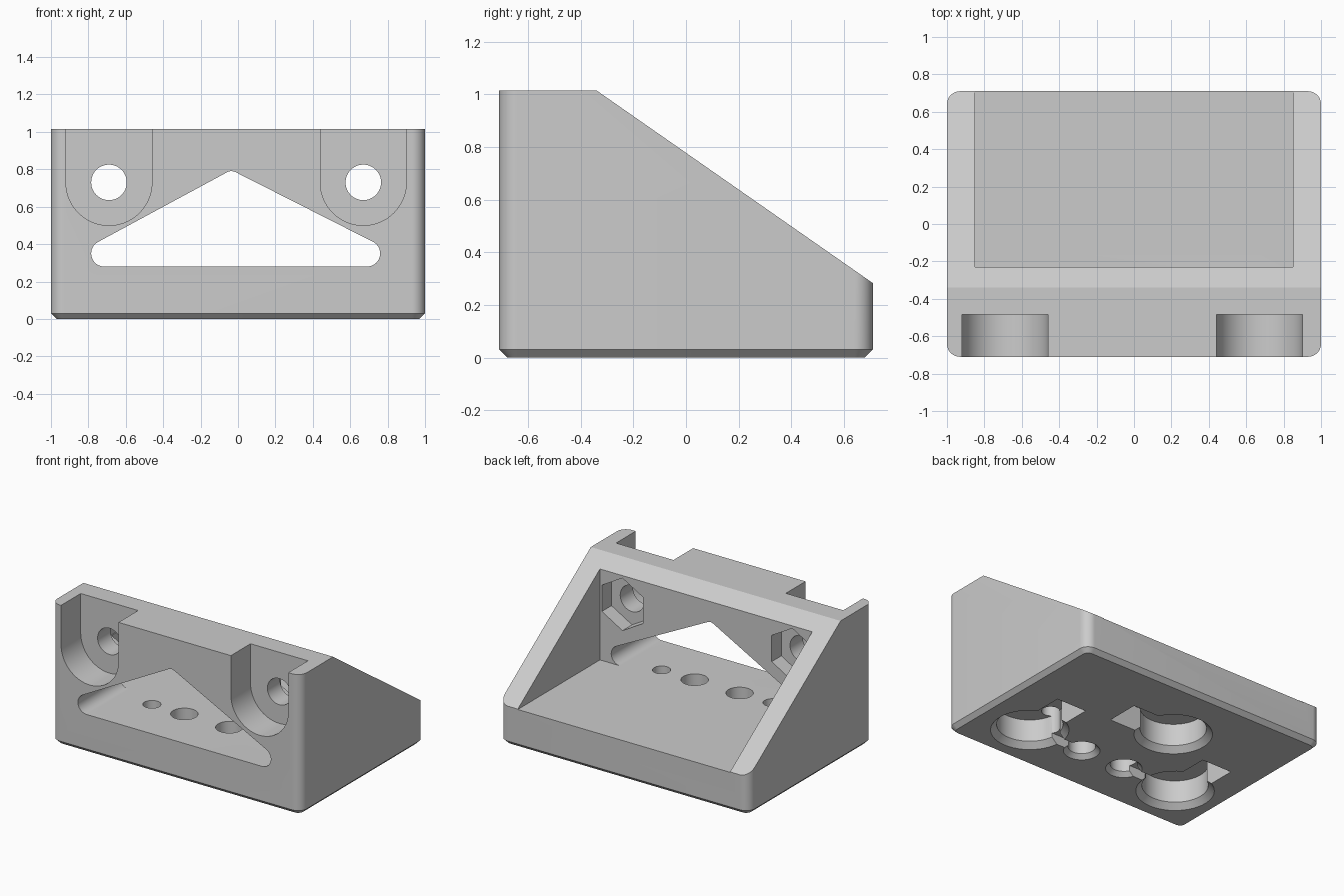
import bpy
import bmesh
from math import sin, cos, pi
from mathutils import Vector
from mathutils.geometry import convex_hull_2d

if "Cube" in bpy.data.objects:
    bpy.data.objects.remove(bpy.data.objects["Cube"])

grey = bpy.data.materials.new("plain grey")
grey.use_nodes = True
grey.diffuse_color = (0.6, 0.6, 0.6, 1)
grey.node_tree.nodes["Principled BSDF"].inputs["Base Color"].default_value = (0.6, 0.6, 0.6, 1)


def circle(x, y, r, n=48, turn=0):
    return [Vector((x + r * cos(turn + 2 * pi * i / n), y + r * sin(turn + 2 * pi * i / n))) for i in range(n)]


def hull(*circles):
    """Outline wrapped tightly round several circles."""
    pts = [p for c in circles for p in c]
    return [pts[i] for i in convex_hull_2d(pts)]


def rect(x0, x1, y0, y1):
    return [Vector(p) for p in ((x0, y0), (x1, y0), (x1, y1), (x0, y1))]


def loft(name, layers, along="z"):
    """Solid through outlines stacked along z, or along y for front-facing profiles."""
    bm = bmesh.new()
    rings = []
    for outline, d in layers:
        rings.append([bm.verts.new((p.x, p.y, d) if along == "z" else (p.x, d, p.y)) for p in outline])
    n = len(rings[0])
    for a, b in zip(rings, rings[1:]):
        for i in range(n):
            bm.faces.new((a[i], a[(i + 1) % n], b[(i + 1) % n], b[i]))
    bm.faces.new(rings[0])
    bm.faces.new(rings[-1])
    bmesh.ops.recalc_face_normals(bm, faces=bm.faces)
    mesh = bpy.data.meshes.new(name)
    bm.to_mesh(mesh)
    bm.free()
    obj = bpy.data.objects.new(name, mesh)
    bpy.context.collection.objects.link(obj)
    mesh.materials.append(grey)
    return obj


# Overall sizes
HALF_Y, TOP, FLOOR = 0.71, 1.015, 0.28
WALL_IN = -0.23
ROW_Y = -0.335


def body_outline(inset):
    r = 0.07
    return hull(*[circle(sx * (1 - r), sy * (HALF_Y - r), r - inset) for sx in (-1, 1) for sy in (-1, 1)])


# Body block with rounded corners and chamfered base, sliced by the sloping plane
body = loft("wedge_housing", [(body_outline(0.03), 0), (body_outline(0), 0.03), (body_outline(0), TOP)])
bm = bmesh.new()
bm.from_mesh(body.data)
slope_normal = Vector((0, TOP - 0.283, HALF_Y + 0.34)).normalized()
cut = bmesh.ops.bisect_plane(bm, geom=bm.verts[:] + bm.edges[:] + bm.faces[:], plane_co=(0, -0.34, TOP),
                             plane_no=slope_normal, clear_outer=True)
bmesh.ops.contextual_create(bm, geom=[e for e in cut["geom_cut"] if isinstance(e, bmesh.types.BMEdge)])
bmesh.ops.recalc_face_normals(bm, faces=bm.faces)
bm.to_mesh(body.data)
bm.free()

cutters = []


def cutter(name, layers, along="z"):
    cutters.append(loft(name, layers, along))


def prism(name, outline, a, b, along="z"):
    cutter(name, [(outline, a), (outline, b)], along)


def countersunk(name, x, y, r, rim, top):
    """Round pocket from below with a chamfered mouth."""
    cutter(name, [(circle(x, y, rim + 0.02), -0.02), (circle(x, y, r), rim - r), (circle(x, y, r), top)])


# Inner cavity, open at the back
prism("cavity", rect(-0.85, 0.85, WALL_IN, 1), FLOOR, 1.5)

# Triangular window through the front wall
window = hull(circle(-0.715, 0.35, 0.07), circle(0.69, 0.35, 0.07), circle(-0.035, 0.74, 0.05))
prism("window", window, -1, WALL_IN + 0.1, "y")

# Bolt seats: U-shaped recess, through hole and hexagonal nut pocket
for x in (-0.69, 0.67):
    prism("bolt_recess", hull(circle(x, 0.73, 0.23, 96), circle(x, 1.5, 0.23, 96)), -1, -0.485, "y")
    prism("bolt_hole", circle(x, 0.73, 0.095), -0.6, 0, "y")
    prism("nut_pocket", circle(x, 0.73, 0.19, 6, pi / 6), WALL_IN - 0.11, WALL_IN + 0.1, "y")

# Underside: blind round pockets with side slots
DEPTH = 0.2
for x, y, slot in ((0.6, -0.345, rect(0.48, 0.72, -0.345, 0.08)),
                   (-0.64, -0.345, rect(-0.76, -0.52, -0.345, 0.08)),
                   (-0.155, 0.215, rect(-0.155, 0.28, 0.095, 0.335))):
    countersunk("round_pocket", x, y, 0.217, 0.257, DEPTH)
    prism("side_slot", slot, -0.1, DEPTH - 0.02)

# Floor holes, pilot holes and the channels that link them
for x, pilot in ((0.165, 0.43), (-0.195, -0.455)):
    countersunk("floor_hole", x, ROW_Y, 0.09, 0.12, 0.4)
    prism("pilot_hole", circle(pilot, ROW_Y, 0.06), -0.1, 0.4)
    prism("channel", rect(min(x, pilot), max(x, pilot), ROW_Y - 0.04, ROW_Y + 0.04), -0.1, 0.07)

for tool in cutters:
    mod = body.modifiers.new(tool.name, "BOOLEAN")
    mod.operation, mod.solver, mod.object = "DIFFERENCE", "EXACT", tool

# Bake the cuts and discard the cutters
bpy.context.view_layer.update()
baked = bpy.data.meshes.new_from_object(body.evaluated_get(bpy.context.evaluated_depsgraph_get()))
body.modifiers.clear()
body.data = baked
baked.materials.clear()
baked.materials.append(grey)
for face in baked.polygons:
    face.material_index = 0
for tool in cutters:
    bpy.data.objects.remove(tool)

bpy.ops.object.select_all(action="DESELECT")
body.select_set(True)
bpy.context.view_layer.objects.active = body
bpy.ops.object.shade_smooth_by_angle(angle=pi / 6)
